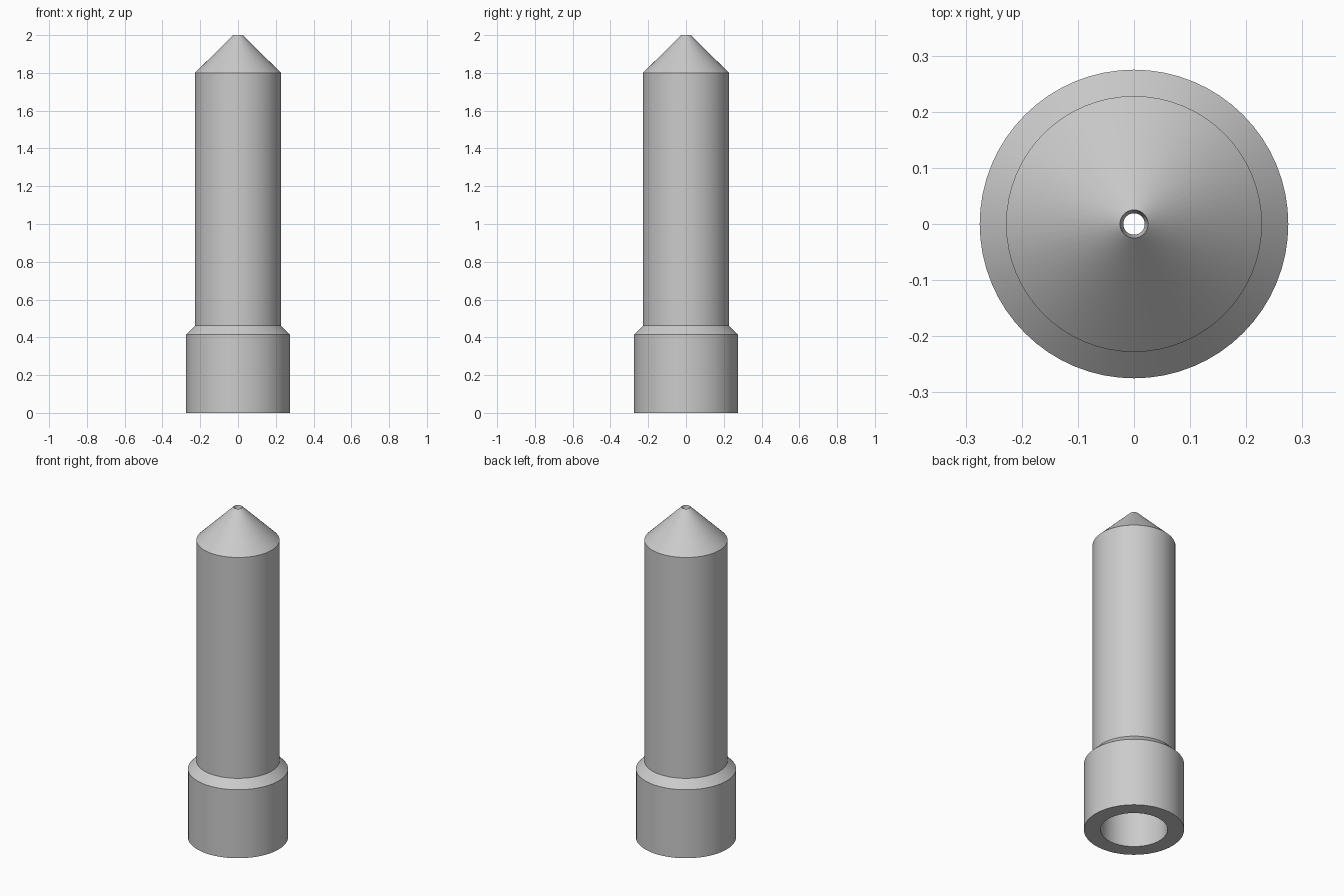
import bpy
import bmesh
import math

cube = bpy.data.objects.get("Cube")
if cube:
    bpy.data.objects.remove(cube, do_unlink=True)

SEGMENTS = 64

grey = bpy.data.materials.new("plain grey")
grey.use_nodes = True
colour = (0.6, 0.6, 0.6, 1)
grey.diffuse_color = colour
grey.node_tree.nodes["Principled BSDF"].inputs["Base Color"].default_value = colour


def lathe(name, profile):
    """Join one ring per (radius, z) point into a closed hollow body."""
    bm = bmesh.new()
    rings = []
    for radius, z in profile:
        angles = [2 * math.pi * i / SEGMENTS for i in range(SEGMENTS)]
        rings.append([bm.verts.new((radius * math.cos(a), radius * math.sin(a), z))
                      for a in angles])
    for lower, upper in zip(rings, rings[1:] + rings[:1]):
        for i in range(SEGMENTS):
            j = (i + 1) % SEGMENTS
            bm.faces.new((lower[i], lower[j], upper[j], upper[i]))
    bmesh.ops.recalc_face_normals(bm, faces=bm.faces)
    mesh = bpy.data.meshes.new(name)
    bm.to_mesh(mesh)
    bm.free()
    mesh.materials.append(grey)
    obj = bpy.data.objects.new(name, mesh)
    bpy.context.collection.objects.link(obj)
    bpy.ops.object.select_all(action="DESELECT")
    obj.select_set(True)
    bpy.context.view_layer.objects.active = obj
    bpy.ops.object.shade_smooth_by_angle(angle=math.radians(30))
    return obj


# Outer wall: collar, chamfer, barrel, pointed tip
outside = [(0.275, 0), (0.275, 0.415), (0.228, 0.462), (0.228, 1.8), (0.025, 2)]
# Inner wall: flared nozzle hole, inner cone, straight bore
inside = [(0.019, 1.96), (0.184, 1.8), (0.184, 0)]
lathe("hollow_nozzle", outside + inside)
